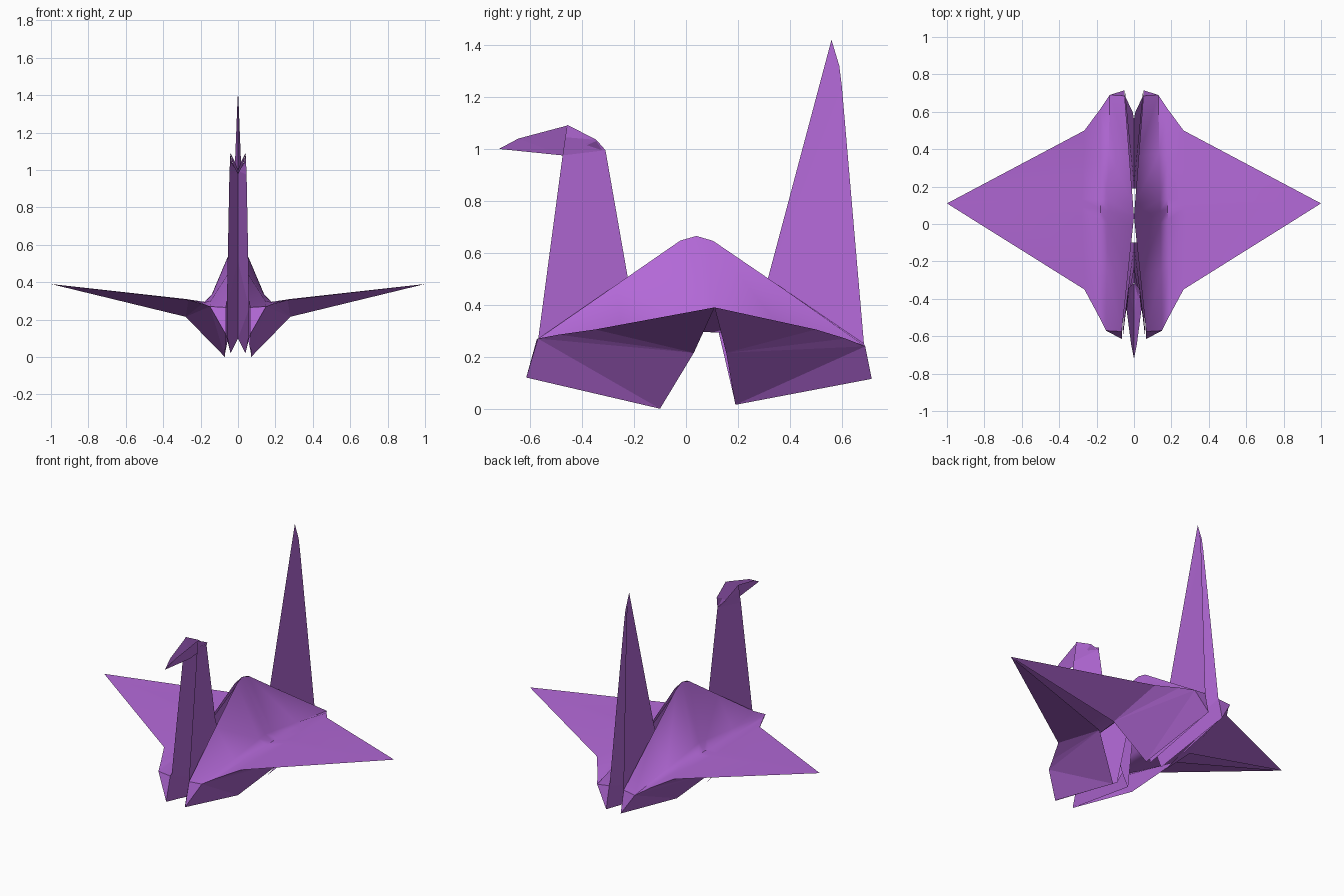
import bpy, bmesh, math
from mathutils import Vector as V

if "Cube" in bpy.data.objects:
    bpy.data.objects.remove(bpy.data.objects["Cube"])

paper = bpy.data.materials.new("purple_paper")
paper.diffuse_color = (0.45, 0.14, 0.68, 1)
paper.use_nodes = True
paper.node_tree.nodes["Principled BSDF"].inputs["Base Color"].default_value = paper.diffuse_color


def sheet(name, pts, faces, smooth=False):
    """Half a folded sheet on +x, mirrored to -x."""
    bm = bmesh.new()
    vs = [bm.verts.new(p) for p in pts]
    for f in faces:
        bm.faces.new([vs[i] for i in f])
    bmesh.ops.recalc_face_normals(bm, faces=bm.faces)
    me = bpy.data.meshes.new(name)
    bm.to_mesh(me)
    bm.free()
    ob = bpy.data.objects.new(name, me)
    bpy.context.collection.objects.link(ob)
    me.materials.append(paper)
    if smooth:
        bpy.ops.object.select_all(action='DESELECT')
        bpy.context.view_layer.objects.active = ob
        ob.select_set(True)
        bpy.ops.object.shade_smooth_by_angle(angle=math.radians(50))
    ob.modifiers.new("mirror", 'MIRROR')
    return ob


tip = V((1, 0.11, 0.39))
# Wing cross-section columns from the ridge outward: front, middle, back
cols = [
    [(0.065, -0.575, 0.265), (0, 0.04, 0.69), (0.05, 0.685, 0.25)],
    [(0.15, -0.57, 0.27), (0.14, 0.07, 0.335), (0.13, 0.69, 0.24)],
    [(0.19, -0.49, 0.285), (0.18, 0.08, 0.295), (0.18, 0.615, 0.27)],
    [(0.265, -0.35, 0.305), (0.28, 0.09, 0.31), (0.265, 0.5, 0.305)],
]
cols = [[V(p) for p in c] for c in cols]

# Wing tops: loft the columns, rounding the peak of the back
rows = [-1, -0.5, -0.1, 0, 0.1, 0.5, 1]
pts, faces = [], []
for t in rows:
    for k, (f, m, b) in enumerate(cols):
        p = m.lerp(f if t < 0 else b, abs(t))
        if k == 0 and t == 0:
            p.z -= 0.025
        pts.append(p)
pts.append(tip)
for r in range(len(rows) - 1):
    a, b = r * 4, r * 4 + 4
    faces += [(a + k, a + k + 1, b + k + 1, b + k) for k in range(3)]
    faces.append((a + 3, len(pts) - 1, b + 3))
sheet("wing_tops", pts, faces, smooth=True)

# Folded-under flaps and the inner lining of each body end
ends = [
    ("front", 0, (0.065, -0.615, 0.12), (0.28, 0.03, 0.215), (0.07, -0.10, 0.0), (0.04, -0.10, 0.02)),
    ("back", 2, (0.05, 0.715, 0.115), (0.28, 0.155, 0.215), (0.07, 0.19, 0.015), (0.04, 0.19, 0.02)),
]
for label, i, corner, knee, foot, inner in ends:
    e = [c[i] for c in cols]
    sheet(label + "_wing_underfold", [tip, e[3], e[2], e[1], e[0], corner, knee, foot],
          [(0, 1, 6), (1, 2, 6), (2, 3, 6), (3, 5, 7), (3, 7, 6), (3, 4, 5)])
    sheet(label + "_body_lining", [e[0], corner, inner, (0, 0.04, 0.66)],
          [(0, 1, 2), (0, 2, 3)])

# Neck: V fold with the crease at the back, open at the front
sheet("neck", [(0, -0.10, 0.10), (0, -0.225, 0.51), (0, -0.31, 0.995),
               (0.03, -0.345, 1.035), (0.043, -0.457, 1.093), (0.043, -0.465, 1.045),
               (0.046, -0.475, 0.975), (0.06, -0.57, 0.26), (0.06, -0.61, 0.12), (0.04, -0.10, 0.02)],
      [(1, 2, 6, 7), (2, 3, 5, 6), (3, 4, 5), (0, 1, 7), (0, 7, 8, 9)])

# Head: V fold with the crease below, open on top
sheet("head", [(0, -0.72, 1.0), (0.015, -0.645, 1.04), (0.04, -0.457, 1.09),
               (0.028, -0.345, 1.03), (0, -0.32, 0.99), (0, -0.475, 0.975)],
      [(0, 1, 5), (1, 2, 5), (2, 3, 5), (3, 4, 5)])

# Tail: V fold with the crease at the front, open at the back
sheet("tail", [(0, 0.19, 0.10), (0, 0.315, 0.50), (0, 0.56, 1.42),
               (0.005, 0.59, 1.32), (0.008, 0.60, 1.24), (0.048, 0.685, 0.25),
               (0.048, 0.71, 0.12), (0.04, 0.19, 0.02)],
      [(1, 2, 3), (1, 3, 4), (1, 4, 5), (0, 1, 5), (0, 5, 6, 7)])
